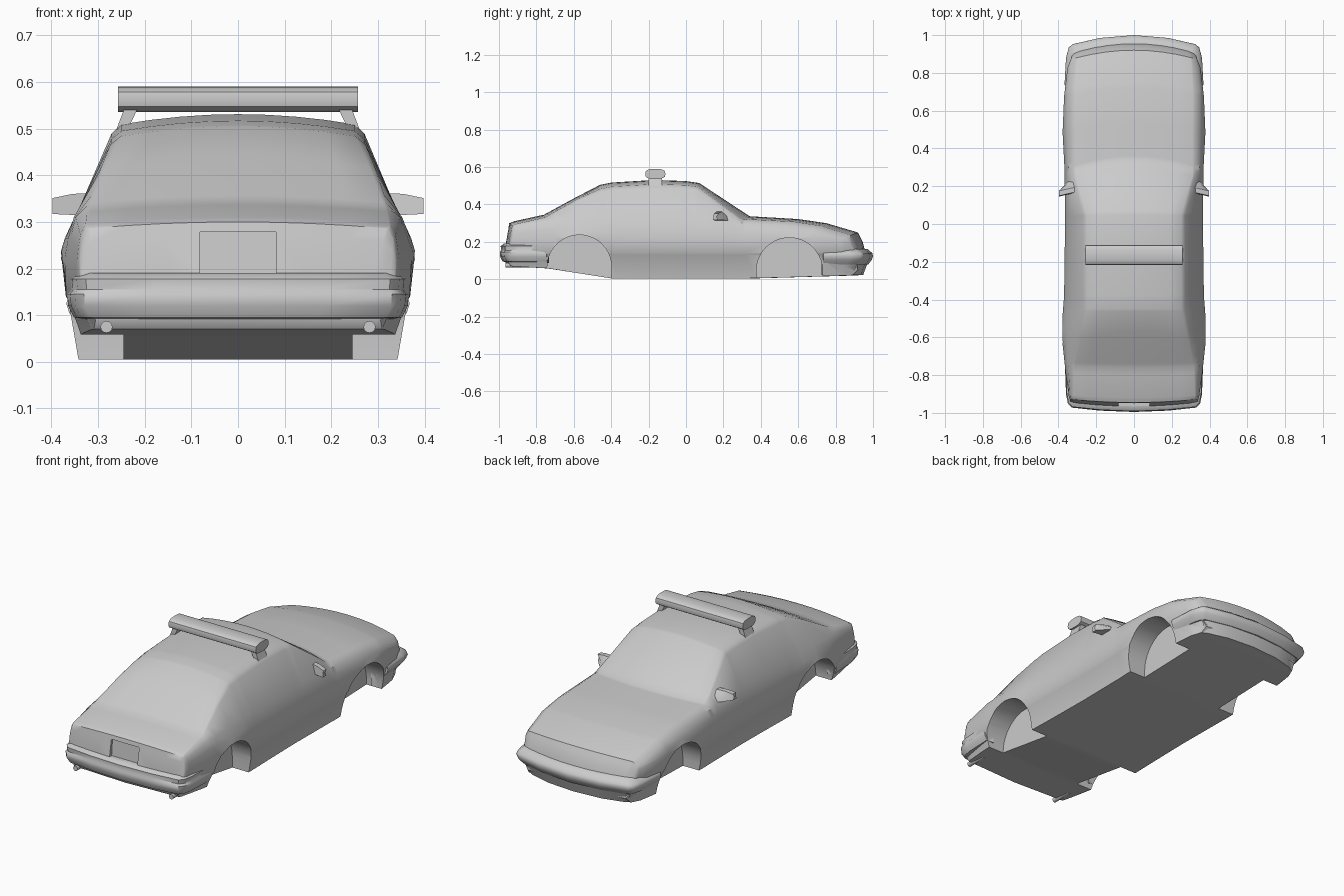
import bpy
import bmesh
import math
from mathutils import Vector

default_cube = bpy.data.objects.get("Cube")
if default_cube:
    bpy.data.objects.remove(default_cube, do_unlink=True)

# Single paint colour
paint = bpy.data.materials.new("light_grey")
paint.use_nodes = True
grey = (0.6, 0.6, 0.6, 1.0)
paint.diffuse_color = grey
paint.node_tree.nodes["Principled BSDF"].inputs["Base Color"].default_value = grey


def along(keys, y):
    """Linear interpolation through (position, value) keys."""
    if y <= keys[0][0]:
        return keys[0][1]
    for (start, low), (end, high) in zip(keys, keys[1:]):
        if y <= end:
            return low + (high - low) * (y - start) / (end - start)
    return keys[-1][1]


def shade(obj, angle=38):
    bpy.ops.object.select_all(action="DESELECT")
    obj.select_set(True)
    bpy.context.view_layer.objects.active = obj
    bpy.ops.object.shade_smooth_by_angle(angle=math.radians(angle))


def loft(name, rings, smooth=True):
    """Skin closed rings of equal length and cap both ends."""
    bm = bmesh.new()
    loops = [[bm.verts.new(p) for p in ring] for ring in rings]
    count = len(loops[0])
    for a, b in zip(loops, loops[1:]):
        for i in range(count):
            j = (i + 1) % count
            bm.faces.new((a[i], a[j], b[j], b[i]))
    bm.faces.new(loops[0])
    bm.faces.new(loops[-1])
    bmesh.ops.recalc_face_normals(bm, faces=bm.faces)
    mesh = bpy.data.meshes.new(name)
    bm.to_mesh(mesh)
    bm.free()
    mesh.materials.append(paint)
    obj = bpy.data.objects.new(name, mesh)
    bpy.context.collection.objects.link(obj)
    if smooth:
        shade(obj)
    return obj


def prism(name, outline, x_start, x_end, smooth=True):
    """Extrude a (y, z) outline along x."""
    return loft(name, [[(x, y, z) for y, z in outline] for x in (x_start, x_end)], smooth)


# Body shape along the length
top = [(-.965, .19), (-.945, .3), (-.92, .31), (-.76, .345), (-.6, .432), (-.46, .505),
       (-.4, .517), (-.17, .531), (0, .525), (.07, .515), (.34, .337), (.6, .322),
       (.75, .3), (.92, .25), (.945, .2), (.955, .16)]
roof_x = [(-.965, .29), (-.94, .325), (-.76, .315), (-.45, .25), (.05, .25),
          (.3, .31), (.75, .31), (.92, .3), (.955, .28)]
belt_x = [(-.965, .325), (-.93, .338), (-.7, .352), (0, .345), (.75, .35),
          (.92, .33), (.955, .31)]
side_x = [(-.965, .335), (-.93, .345), (-.8, .362), (-.57, .385), (-.38, .37), (0, .365),
          (.36, .368), (.53, .378), (.72, .37), (.88, .352), (.955, .32)]
floor_z = [(-.965, .09), (-.95, .07), (-.74, .058), (-.4, .005), (.38, .005),
           (.9, .02), (.93, .022), (.955, .05)]
bow = [(-1, .02), (-.6, 0), (0, 0), (.34, -.06), (.6, -.03), (.92, -.05)]


def body_ring(y):
    crown, rx, bx, sx = (along(keys, y) for keys in (top, roof_x, belt_x, side_x))
    base = along(floor_z, y)
    edge = crown - (.022 if abs(y + .17) < .35 else .014)
    belt = min(crown - .035, .31)
    waist = min(.22, belt - .02)
    crease = min(.14, waist - .01)
    half = [(rx * t, crown - (crown - edge) * t * t) for t in (0, .25, .5, .75, 1)]
    half += [(rx + (bx - rx) * .22, edge + (belt - edge) * .1),
             (bx, belt),
             (bx + (sx - bx) * .6, (belt + waist) / 2),
             (sx, waist),
             (min(sx, .369), crease),
             (min(sx, .369) - .005, crease - .008),
             (sx - .03 if sx < .37 else .342, base),
             (0, base)]
    mirrored = [(-x, z) for x, z in half[-2:0:-1]]
    return [(x, y + along(bow, y) * (x / .34) ** 2, z) for x, z in half + mirrored]


stations = sorted({key[0] for keys in (top, roof_x, belt_x, side_x, floor_z) for key in keys})
body = loft("body", [body_ring(y) for y in stations], smooth=False)

# Wheel arches and number plate recess, cut out of the body
cutters = []
for centre, height, radius in ((-.57, .065, .172), (.553, .045, .177)):
    arch = [(centre + radius * math.cos(math.pi * i / 20),
             height + radius * math.sin(math.pi * i / 20)) for i in range(21)]
    arch += [(centre - radius, -.1), (centre + radius, -.1)]
    for side in (-1, 1):
        cutters.append(prism("arch_cutter", arch, side * .245, side * .6, False))
recess = [(-1.1, .19), (-1.1, .278), (-.938, .278), (-.945, .19)]
cutters.append(prism("plate_cutter", recess, -.082, .082, False))
for cutter in cutters:
    cutter.hide_render = True
    cut = body.modifiers.new("cut", "BOOLEAN")
    cut.operation = "DIFFERENCE"
    cut.solver = "EXACT"
    cut.object = cutter
bpy.context.view_layer.update()
evaluated = body.evaluated_get(bpy.context.evaluated_depsgraph_get())
carved = bpy.data.meshes.new_from_object(evaluated)
body.modifiers.clear()
body.data = carved
for cutter in cutters:
    bpy.data.objects.remove(cutter, do_unlink=True)
shade(body)


# Bumpers: a profile of (inset, z) swept around each end
def bumper(name, path, profile):
    plan = path + [(-x, y) for x, y in path[-2::-1]]
    rings = []
    for x, y in plan:
        pull = min(1, max(0, (abs(y) - .7) / .2))
        sign = math.copysign(1, y)
        rings.append([(x * (1 - inset / .36), y - sign * inset * pull, z)
                      for inset, z in profile])
    loft(name, rings)


bumper("rear_bumper",
       [(.366, -.745), (.36, -.9), (.35, -.95), (.33, -.972), (.18, -.988), (0, -.995)],
       [(.05, .19), (.02, .19), (.004, .178), (.006, .155), (0, .145), (.002, .12),
        (.014, .095), (.05, .088)])
bumper("front_bumper",
       [(.368, .735), (.36, .88), (.345, .935), (.325, .952), (.18, .985), (0, 1)],
       [(.06, .165), (.03, .162), (.004, .14), (0, .125), (.006, .105), (.025, .08),
        (.06, .08)])
bumper("front_spoiler",
       [(.355, .74), (.352, .88), (.335, .935), (.31, .95), (.18, .98), (0, .992)],
       [(.08, .09), (.02, .09), (.045, .022), (.08, .022)])

# Roof light bar with two feet
bar = []
for i in range(16):
    angle = math.tau * i / 16
    c, s = math.cos(angle), math.sin(angle)
    bar.append((-.164 + .054 * math.copysign(abs(c) ** .8, c),
                .563 + .027 * math.copysign(abs(s) ** .6, s)))
prism("light_bar", bar, -.257, .257)
for side, label in ((1, "left"), (-1, "right")):
    foot = []
    for inner, outer, z in ((.238, .262, .495), (.214, .243, .545)):
        foot.append([(side * x, y, z) for x, y in
                     ((inner, -.2), (outer, -.2), (outer, -.128), (inner, -.128))])
    loft(label + "_bar_foot", foot)

    # Door mirror, tapering outwards
    mirror = []
    for x, back, front, low, high in ((.31, .165, .235, .315, .362),
                                      (.355, .155, .222, .315, .36),
                                      (.398, .145, .172, .317, .351)):
        mirror.append([(side * x, y, z) for y, z in
                       ((back, low), (front, low), (front - .01, (low + high) / 2),
                        (back + .03, high), (back + .004, high))])
    loft(label + "_mirror", mirror)

    # Exhaust tip
    pipe = []
    for y in (-.965, -.85):
        pipe.append([Vector((side * .282 + .013 * math.cos(math.tau * i / 12), y,
                             .075 + .013 * math.sin(math.tau * i / 12))) for i in range(12)])
    loft(label + "_exhaust", pipe)
